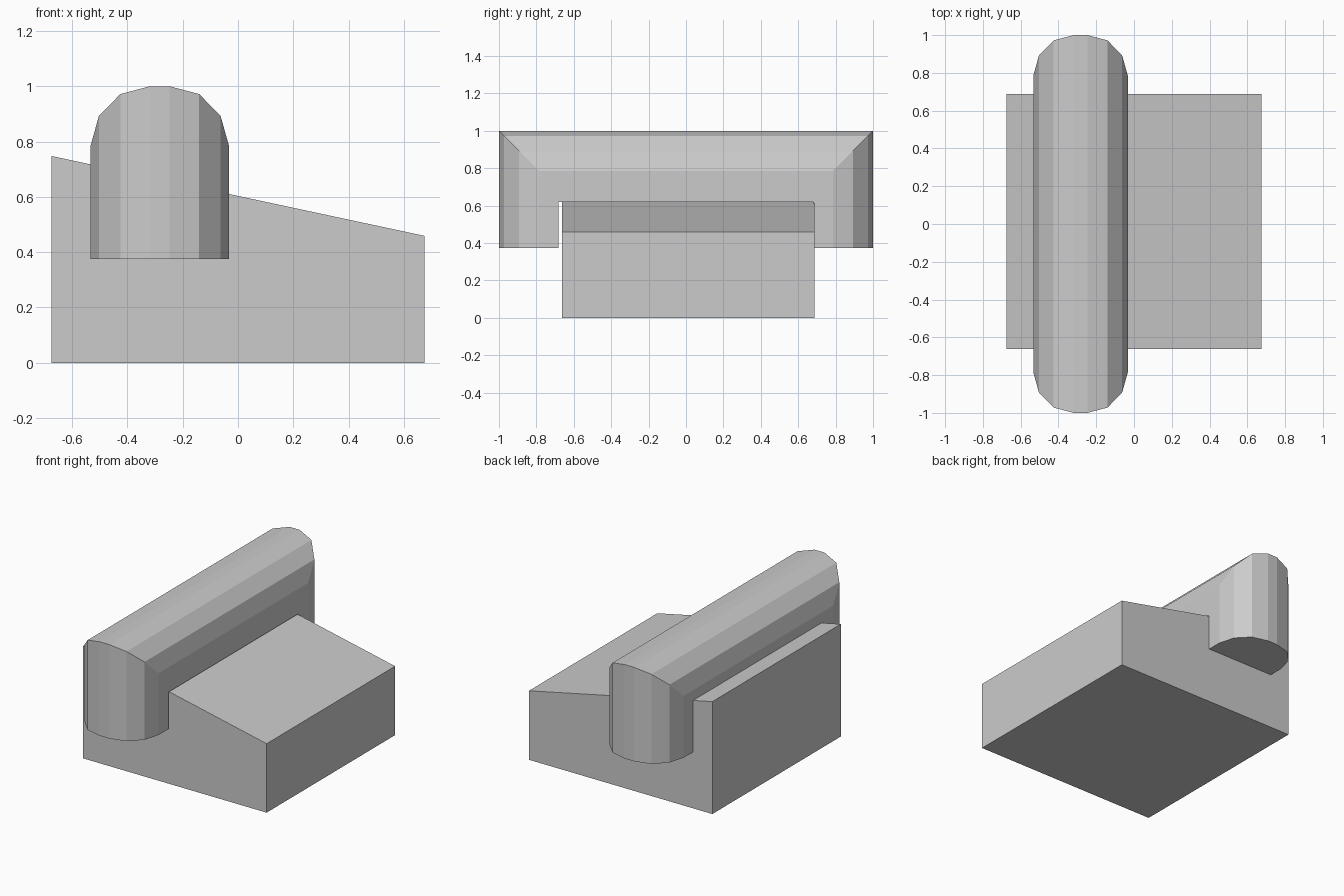
import bpy

if "Cube" in bpy.data.objects:
    bpy.data.objects.remove(bpy.data.objects["Cube"])


def make_object(name, verts, faces):
    mesh = bpy.data.meshes.new(name)
    mesh.from_pydata(verts, [], faces)
    mesh.update()
    obj = bpy.data.objects.new(name, mesh)
    bpy.context.collection.objects.link(obj)
    return obj


def loft(name, rings):
    """Skin a list of equal closed rings and cap both ends."""
    n = len(rings[0])
    verts = [v for ring in rings for v in ring]
    faces = [list(range(n))[::-1], list(range(len(verts) - n, len(verts)))]
    for r in range(len(rings) - 1):
        a, b = r * n, (r + 1) * n
        for i in range(n):
            j = (i + 1) % n
            faces.append((a + i, a + j, b + j, b + i))
    return loft_normals(make_object(name, verts, faces))


def loft_normals(obj):
    import bmesh
    bm = bmesh.new()
    bm.from_mesh(obj.data)
    bmesh.ops.recalc_face_normals(bm, faces=bm.faces[:])
    bm.to_mesh(obj.data)
    bm.free()
    return obj


# Base block with a sloping top
side = [(-0.675, 0), (0.675, 0), (0.675, 0.459), (-0.675, 0.748)]
loft("sloped_base", [[(x, y, z) for x, z in side] for y in (-0.663, 0.687)])

# Rounded band: half profile as (half width, depth below the outer surface)
CENTRE_X, BOTTOM = -0.283, 0.375
half = [(0.25, 0.214), (0.22, 0.107), (0.1425, 0.028), (0.036, 0.0)]
arch = [(-w, d) for w, d in half] + [(w, d) for w, d in reversed(half)]

# Outline offsets: (x, y extent, z height), ending on the flat inner side
outline = [(CENTRE_X + x, 1 - d, 1 - d) for x, d in arch]
outline += [(CENTRE_X + 0.25, 0.681, 0.62), (CENTRE_X - 0.25, 0.681, 0.62)]

# Saddle the band over the block with mitred corners
rings = [
    [(x, -y, BOTTOM) for x, y, z in outline],
    [(x, -y, z) for x, y, z in outline],
    [(x, y, z) for x, y, z in outline],
    [(x, y, BOTTOM) for x, y, z in outline],
]
loft("rounded_band", rings)
